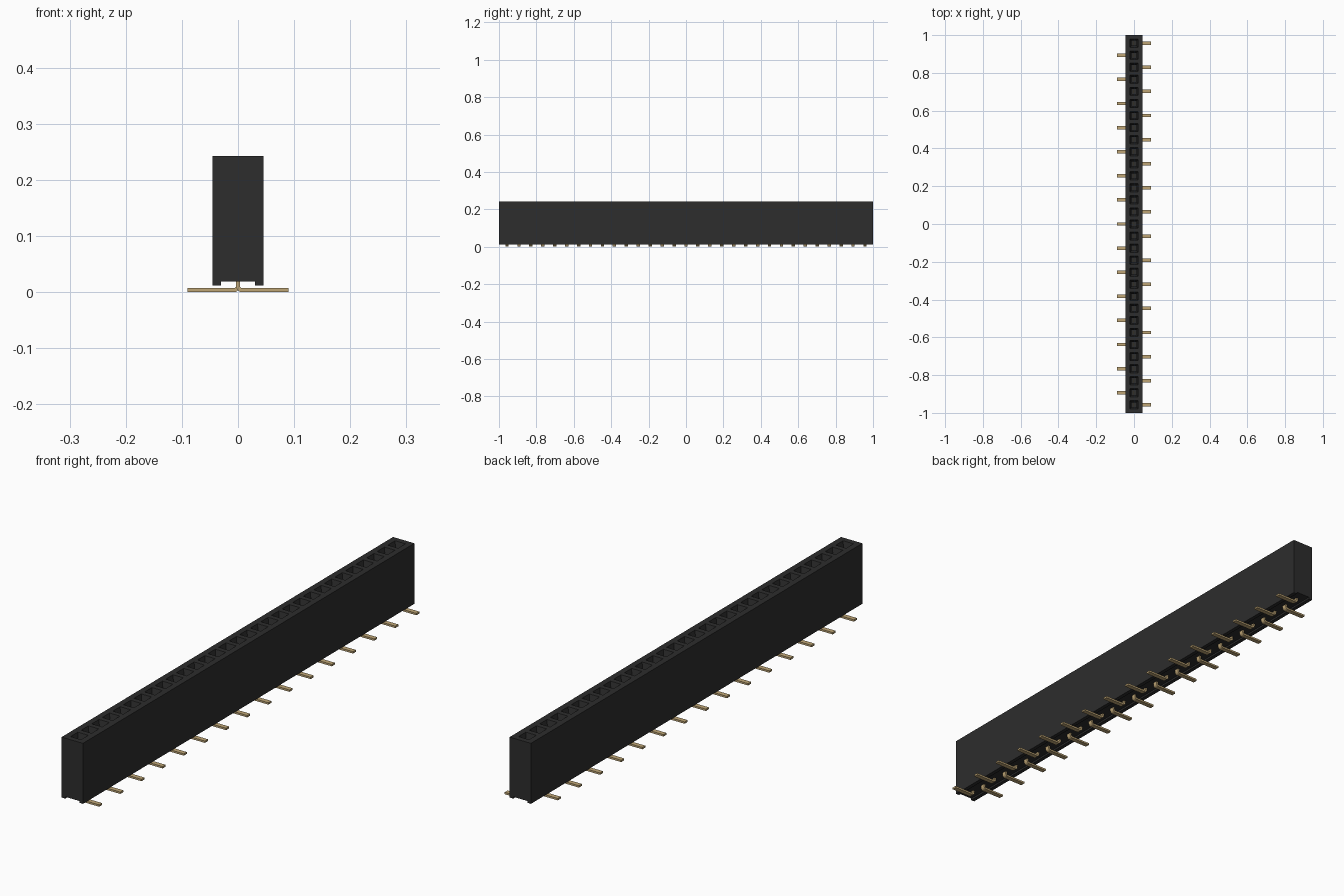
import bpy
import bmesh
import math
from mathutils import Vector

cube = bpy.data.objects.get("Cube")
if cube:
    bpy.data.objects.remove(cube)

COUNT = 31
PITCH = 0.0638
CENTRES = [(i - (COUNT - 1) / 2) * PITCH for i in range(COUNT)]
TOP = 0.243
HOLE = 0.022            # half width of a socket mouth


def material(name, colour, roughness, metallic=0.0):
    mat = bpy.data.materials.new(name)
    mat.use_nodes = True
    mat.diffuse_color = (*colour, 1)
    bsdf = mat.node_tree.nodes["Principled BSDF"]
    bsdf.inputs["Base Color"].default_value = (*colour, 1)
    bsdf.inputs["Roughness"].default_value = roughness
    bsdf.inputs["Metallic"].default_value = metallic
    return mat


black = material("black plastic", (0.026, 0.026, 0.026), 0.6)
gold = material("gold contact", (0.52, 0.38, 0.18), 0.4)


def finish(bm, name, mat):
    bmesh.ops.recalc_face_normals(bm, faces=bm.faces)
    mesh = bpy.data.meshes.new(name)
    bm.to_mesh(mesh)
    bm.free()
    mesh.materials.append(mat)
    obj = bpy.data.objects.new(name, mesh)
    bpy.context.collection.objects.link(obj)
    return obj


def loft(bm, profile, stations):
    """Run a closed xz profile along y through the given stations."""
    rings = [[bm.verts.new((x, y, z)) for x, z in profile] for y in stations]
    n = len(profile)
    for a, b in zip(rings, rings[1:]):
        for i in range(n):
            j = (i + 1) % n
            bm.faces.new((a[i], a[j], b[j], b[i]))
    bm.faces.new(rings[0])
    bm.faces.new(rings[-1][::-1])


# Housing: block with a channel underneath and a row of tapered sockets
def build_housing():
    bm = bmesh.new()
    half = [(0.03, 0.019), (0.03, 0.012), (0.045, 0.012), (0.045, TOP), (HOLE, TOP)]
    profile = half + [(-x, z) for x, z in reversed(half)]
    stations = [-1.0] + [c + s * HOLE for c in CENTRES for s in (-1, 1)] + [1.0]
    loft(bm, profile, stations)
    bmesh.ops.recalc_face_normals(bm, faces=bm.faces)
    bm.normal_update()

    def is_mouth(face):
        c = face.calc_center_median()
        return (face.normal.z > 0.9 and abs(c.x) < 0.001 and c.z > TOP - 0.001
                and min(abs(c.y - y) for y in CENTRES) < 0.002)

    faces = [f for f in bm.faces if is_mouth(f)]
    # Steep lead-in, then a straight shaft
    for depth, shrink in ((0.035, 0.6), (0.14, 1.0)):
        faces = bmesh.ops.extrude_discrete_faces(bm, faces=faces)["faces"]
        for f in faces:
            mid = f.calc_center_median()
            for v in f.verts:
                v.co = mid + (v.co - mid) * shrink - Vector((0, 0, depth))
    return finish(bm, "housing", black)


# Pin: flat strip, bent from a vertical stem into a foot on one side
def build_pin(index, y, side):
    t, r, reach, stem = 0.0072, 0.004, 0.09, 0.1
    cx, cz = t / 2 + r, t + r
    arc = [math.pi + math.pi / 2 * k / 5 for k in range(6)]
    outer = [(cx + (r + t) * math.cos(a), cz + (r + t) * math.sin(a)) for a in arc]
    inner = [(cx + r * math.cos(a), cz + r * math.sin(a)) for a in reversed(arc)]
    profile = [(-t / 2, stem)] + outer + [(reach, 0), (reach, t)] + inner + [(t / 2, stem)]
    bm = bmesh.new()
    loft(bm, [(side * x, z) for x, z in profile], (y - 0.009, y + 0.009))
    obj = finish(bm, f"pin_{index + 1:02d}", gold)
    bpy.context.view_layer.objects.active = obj
    obj.select_set(True)
    bpy.ops.object.shade_smooth_by_angle(angle=math.radians(30))
    obj.select_set(False)


bpy.ops.object.select_all(action='DESELECT')
build_housing()
for i, y in enumerate(CENTRES):
    build_pin(i, y, 1 if i % 2 == 0 else -1)
